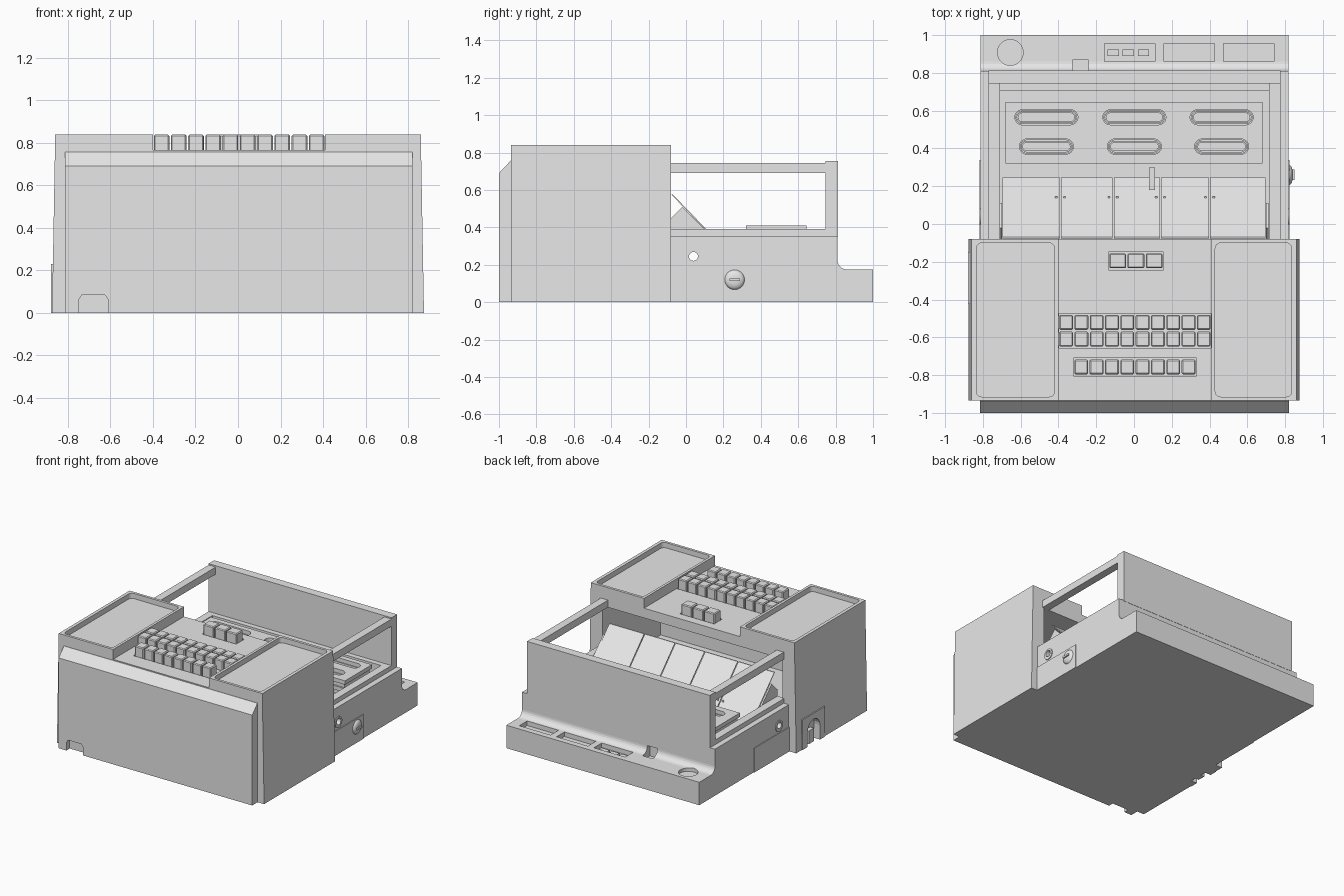
import bpy, bmesh, math
from mathutils import Matrix, Vector

cube = bpy.data.objects.get("Cube")
if cube:
    bpy.data.objects.remove(cube, do_unlink=True)

grey = bpy.data.materials.new("plain_grey")
grey.use_nodes = True
grey.diffuse_color = (0.8, 0.8, 0.8, 1)
grey.node_tree.nodes["Principled BSDF"].inputs["Base Color"].default_value = (0.8, 0.8, 0.8, 1)


def make(name, bm):
    bmesh.ops.recalc_face_normals(bm, faces=bm.faces)
    me = bpy.data.meshes.new(name)
    bm.to_mesh(me)
    bm.free()
    me.materials.append(grey)
    ob = bpy.data.objects.new(name, me)
    bpy.context.collection.objects.link(ob)
    return ob


def add_prism(bm, pts, axis, a, b):
    """Extrude a 2D outline from a to b along the axis."""
    def at(p, d):
        return {"x": (d, p[0], p[1]), "y": (p[0], d, p[1]), "z": (p[0], p[1], d)}[axis]
    lo = [bm.verts.new(at(p, a)) for p in pts]
    hi = [bm.verts.new(at(p, b)) for p in pts]
    bm.faces.new(lo)
    bm.faces.new(hi)
    for i in range(len(pts)):
        j = (i + 1) % len(pts)
        bm.faces.new((lo[i], lo[j], hi[j], hi[i]))


def prism(name, pts, axis, a, b):
    bm = bmesh.new()
    add_prism(bm, pts, axis, a, b)
    return make(name, bm)


def box(name, x, y, z):
    return prism(name, [(x[0], y[0]), (x[1], y[0]), (x[1], y[1]), (x[0], y[1])], "z", *z)


def rounded(x, y, r, n=6):
    """Rounded rectangle outline, or a circle or pill when r is half a side."""
    pts = []
    for k, (cx, cy) in enumerate([(x[1] - r, y[1] - r), (x[0] + r, y[1] - r),
                                  (x[0] + r, y[0] + r), (x[1] - r, y[0] + r)]):
        for i in range(n + 1):
            t = math.pi / 2 * (k + i / n)
            p = (cx + r * math.cos(t), cy + r * math.sin(t))
            if not pts or math.dist(p, pts[-1]) > 1e-5:
                pts.append(p)
    if math.dist(pts[0], pts[-1]) < 1e-5:
        pts.pop()
    return pts


def circle(cx, cy, r):
    return rounded((cx - r, cx + r), (cy - r, cy + r), r)


def cut(ob, *cutters):
    """Subtract each cutter, then remove it."""
    for c in cutters:
        c.hide_render = True
        m = ob.modifiers.new("cut", "BOOLEAN")
        m.operation, m.solver, m.object = "DIFFERENCE", "EXACT", c
        bpy.context.view_layer.objects.active = ob
        bpy.ops.object.modifier_apply(modifier=m.name)
        bpy.data.objects.remove(c, do_unlink=True)


# Front housing: tapered shell with raised side trays and a hollow back
housing = prism("front_housing", [(-.875, 0), (.875, 0), (.86, .84), (.41, .84), (.41, .765),
                                  (-.4, .765), (-.4, .84), (-.86, .84)], "y", -.935, -.08)
cut(housing, box("cavity", (-.76, .76), (-.78, 0), (.2, .69)))
for x in ((-.835, -.42), (.43, .835)):
    cut(housing, prism("tray_cut", rounded(x, (-.915, -.1), .03), "z", .8, .9))
key_groups = [("key", -.4, .41, 10, (-.521, -.609)),
              ("lower_key", -.32, .33, 8, (-.757,)),
              ("function_button", -.135, .155, 3, (-.195,))]
for name, x0, x1, n, rows in key_groups:
    inset = .002 if n == 10 else 0
    cut(housing, box("key_well", (x0 + inset, x1 - inset),
                     (min(rows) - .048, max(rows) + .048), (.75, .9)))

# Keys and buttons
for name, x0, x1, n, rows in key_groups:
    pitch = (x1 - x0) / n
    for y in rows:
        for i in range(n):
            x = x0 + pitch * (i + .5)
            h = pitch / 2 - .004
            key = box(name, (x - h, x + h), (y - .039, y + .039), (.745, .838))
            bev = key.modifiers.new("bevel", "BEVEL")
            bev.width, bev.segments = .006, 1

# Front cover with sloped top edge and a finger notch
cover = prism("front_cover", [(-.93, 0), (-1, 0), (-1, .69), (-.937, .757), (-.93, .757)],
              "x", -.815, .82)
cut(cover, prism("notch", [(-.75, -.1), (-.61, -.1), (-.61, .06), (-.625, .083),
                           (-.735, .083), (-.75, .06)], "y", -1.1, -.96))

# Side socket with arched opening
socket = box("side_socket", (-.88, -.8), (-.42, -.15), (0, .23))
for ob in (socket, housing):
    cut(ob, prism("arch", [(-.36, -.1), (-.21, -.1)] +
                  [(-.285 + .075 * math.cos(t * math.pi / 10), .11 + .075 * math.sin(t * math.pi / 10))
                   for t in range(11)], "x", -1, -.83))
box("socket_plug", (-.86, -.82), (-.315, -.255), (0, .1))

# Rear base with a low shelf, fillet and shallow wells
fillet = [(.86 - .05 * math.sin(t * math.pi / 12), .225 - .05 * math.cos(t * math.pi / 12))
          for t in range(7)]
base = prism("rear_base", [(-.09, 0), (1, 0), (1, .175)] + fillet +
             [(.81, .355), (-.09, .355)], "x", -.812, .818)
sill = box("upper_sill", (-.77, .775), (-.09, .81), (.3, .39))
for ob in (base, sill):
    cut(ob, box("interior", (-.71, .715), (-.3, .705), (.2, .6)))
cut(base, prism("round_well", circle(-.655, .908, .068), "z", .15, .3),
    box("cable_notch", (-.325, -.24), (.78, .868), (.14, .23)),
    prism("side_hole", circle(.04, .245, .024), "x", -1, 1))
for x in (-.155, .16, .475):
    cut(base, box("connector_well", (x, x + .265), (.86, .955), (.14, .3)))
for i in range(3):
    box("connector_strip", (.17 + i * .08 - .31, .23 + i * .08 - .31), (.89, .925), (.13, .155))

# Back wall and side rails
box("back_wall", (-.77, .775), (.745, .812), (.35, .755))
for x in (-.77, .715):
    box("side_rail", (x, x + .06), (-.1, .76), (.69, .745))

# Stack of plates with pill-shaped openings
for i in range(7):
    e = .012 * (i % 2)
    plate = box("stack_plate", (-.68 + e, .68 - e), (.32 + e, .645 - e), (.2 + .03 * i, .23 + .03 * i))
    if i > 2:
        bm = bmesh.new()
        g = .006 * (6 - i)
        for y, half in ((.565, .167), (.41, .143)):
            for x in (-.464, .002, .464):
                add_prism(bm, rounded((x - half + g, x + half - g), (y - .04 + g, y + .04 - g),
                                      .04 - g), "z", .1, .6)
        cut(plate, make("pill_openings", bm))

# Sloped panels running down into the well, with tabs and end gussets
edges = [-.7, -.39, -.11, .14, .4, .7]
for a, b in zip(edges, edges[1:]):
    prism("sloped_panel", [(-.078, .575), (-.07, .575), (.245, .25), (.235, .25)],
          "x", a + .003, b - .003)
for x in edges[1:-1]:
    for dx in (-.022, .022):
        box("panel_tab", (x + dx - .006, x + dx + .006), (.137, .145), (.345, .365))
for x in (-.71, .7):
    prism("panel_gusset", [(-.09, .38), (-.09, .44), (-.02, .51), (.11, .38)], "x", x, x + .012)
box("lever", (.08, .11), (.18, .3), (.2, .36))

# Side plates, ring and knob
for a, b in ((.81, .824), (-.818, -.805)):
    plate = prism("side_plate", [(-.085, 0), (.34, 0), (.34, .185), (-.085, .185)], "x", a, b)
    ring = prism("side_ring", circle(.04, .24, .042), "x", a, b)
    for ob in (plate, ring):
        cut(ob, prism("ring_hole", circle(.04, .245, .024), "x", -1, 1))
bm = bmesh.new()
profile = [(0, .84), (.025, .84), (.043, .834), (.053, .824), (.056, .8)]
vs = [bm.verts.new((x, r, 0)) for r, x in profile]
es = [bm.edges.new(p) for p in zip(vs, vs[1:])]
bmesh.ops.spin(bm, geom=vs + es, cent=(0, 0, 0), axis=(1, 0, 0), angle=math.tau, steps=32)
bmesh.ops.remove_doubles(bm, verts=bm.verts, dist=1e-5)
bmesh.ops.translate(bm, verts=bm.verts, vec=(0, .26, .12))
knob = make("side_knob", bm)
bpy.ops.object.select_all(action="DESELECT")
knob.select_set(True)
bpy.context.view_layer.objects.active = knob
bpy.ops.object.shade_smooth_by_angle(angle=math.radians(40))
box("knob_grip", (.82, .85), (.232, .288), (.113, .127))
